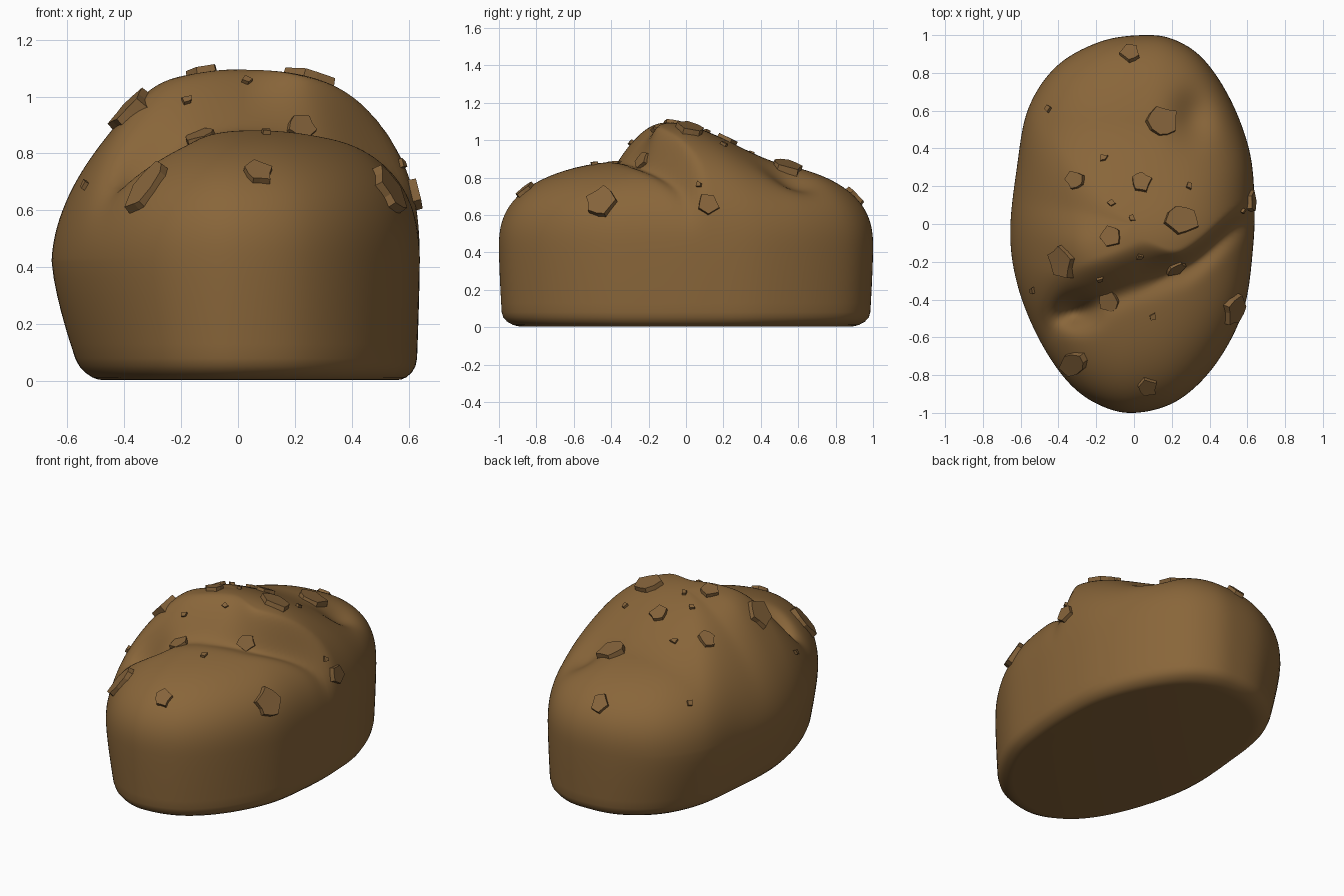
import bpy, bmesh, math, random
from mathutils import Vector
from mathutils.bvhtree import BVHTree

if "Cube" in bpy.data.objects:
    bpy.data.objects.remove(bpy.data.objects["Cube"])

random.seed(4)
N, TOP, ZM = 180, 80, 0.42


def material(name, rgb):
    m = bpy.data.materials.new(name)
    m.diffuse_color = (*rgb, 1)
    m.use_nodes = True
    m.node_tree.nodes["Principled BSDF"].inputs["Base Color"].default_value = m.diffuse_color
    return m


brown = material("earthy brown", (0.25, 0.132, 0.042))
chip_brown = material("chip brown", (0.235, 0.125, 0.043))

# plan outline of the lump, anticlockwise
OUT = [(0.637, 0.15), (0.608, 0.4), (0.51, 0.66), (0.37, 0.87), (0.215, 0.975), (0.05, 1.0),
       (-0.18, 0.965), (-0.41, 0.835), (-0.56, 0.61), (-0.62, 0.3), (-0.655, -0.05),
       (-0.615, -0.33), (-0.505, -0.605), (-0.355, -0.83), (-0.19, -0.955), (0, -1.0),
       (0.23, -0.935), (0.43, -0.745), (0.578, -0.46), (0.63, -0.13)]


def outline(u):
    n = len(OUT)
    i = int(u * n)
    t = u * n - i
    a, b, c, d = (Vector(OUT[(i + k) % n]) for k in (-1, 0, 1, 2))
    return 0.5 * (2 * b + (c - a) * t + (2 * a - 5 * b + 4 * c - d) * t * t
                  + (3 * b - a - 3 * c + d) * t ** 3)


def step(a, b, v):
    t = min(1, max(0, (v - a) / (b - a)))
    return t * t * (3 - 2 * t)


def dip(x, y, cx, cy, rx, ry):
    return math.exp(-((x - cx) / rx) ** 2 - ((y - cy) / ry) ** 2)


def crown(x, y):
    """Height of the three merged lobes: front, raised middle, back."""
    yb = -0.34 + 0.38 * x + 0.12 * step(0.25, 0.6, x)
    right = step(0.02, 0.25, x)              # steep ledge on the right
    left = 1 - step(-0.6, -0.36, x)          # crease fades out on the left
    start = yb - 0.04 + 0.04 * right - 0.2 * left
    end = yb + 0.24 - 0.13 * right + 0.1 * left
    h = 0.905 + 0.19 * step(start, end, y) * (1 - step(-0.1, 0.55, y))
    h -= 0.05 * math.exp(-((y - yb) / 0.07) ** 2) * (0.4 + abs(x)) * (1 - left)
    h -= 0.14 * dip(x, y, -0.31, -0.47, 0.1, 0.075)                    # front left hollow
    h -= 0.08 * dip(x, y, 0.32, 0.58, 0.11, 0.14)                      # back right hollow
    h += 0.045 * dip(x, y, -0.31, -0.13, 0.14, 0.15)                   # left shoulder
    return h


# body: rings from the crown out to the waist, then down to the base
bm = bmesh.new()
rings = []
edge = [outline(k / N) for k in range(N)]


def base_pull(p, z):
    left = max(0, -p.x / 0.655) ** 2
    return 1 - (0.02 + 0.15 * left) * (1 - z / ZM) ** 1.4


for j in range(1, TOP + 1):
    s = math.sin(j / TOP * math.pi / 2)
    ring = []
    for p in edge:
        q = p * s
        power = 2.6 - 0.85 * max(0, -p.x / 0.655) ** 2 * (1 - 0.6 * step(0.1, 0.6, p.y))
        z = ZM + (crown(q.x, q.y) - ZM) * max(0, 1 - s ** power) ** (1 / power)
        ring.append(bm.verts.new((q.x, q.y, z)))
    rings.append(ring)
for z in (0.36, 0.3, 0.24, 0.18, 0.13, 0.08):
    rings.append([bm.verts.new((*(p * base_pull(p, z)), z)) for p in edge])
for a in (20, 40, 60, 75, 90):
    a = math.radians(a)
    z = 0.075 * (1 - math.sin(a)) + 0.003
    rings.append([bm.verts.new((*(p * (base_pull(p, z) - 0.11 * (1 - math.cos(a)))), z)) for p in edge])
top = bm.verts.new((0, 0, crown(0, 0)))
for k in range(N):
    m = (k + 1) % N
    bm.faces.new((top, rings[0][k], rings[0][m]))
    for r0, r1 in zip(rings, rings[1:]):
        bm.faces.new((r0[k], r1[k], r1[m], r0[m]))
bm.faces.new(list(reversed(rings[-1])))
bmesh.ops.recalc_face_normals(bm, faces=bm.faces)
for f in bm.faces:
    f.smooth = True
tree = BVHTree.FromBMesh(bm)
mesh = bpy.data.meshes.new("lumpy_body")
bm.to_mesh(mesh)
bm.free()
mesh.materials.append(brown)
bpy.context.collection.objects.link(bpy.data.objects.new("lumpy_body", mesh))

# chips: x, y, z, half width across the slope, half width up the slope
CHIPS = [(0.25, 0.02, 1.05, .085, .08), (0.15, 0.54, .84, .085, .08), (-0.38, -0.2, .96, .085, .085),
         (0.52, -0.45, .66, .08, .085), (-0.32, -0.74, .65, .06, .11), (0.63, 0.12, .66, .055, .055),
         (-0.12, -0.07, 1.08, .055, .055), (0.04, 0.22, 1.0, .05, .055), (-0.31, 0.23, .96, .045, .055),
         (-0.02, 0.9, .71, .05, .06), (0.07, -0.86, .72, .05, .055), (-0.13, -0.41, .87, .055, .055),
         (0.22, -0.23, .89, .05, .05), (-0.45, 0.61, .68, .02, .025), (-0.16, 0.35, .95, .022, .022),
         (0.29, 0.2, .97, .02, .02), (-0.12, 0.11, 1.05, .022, .02), (-0.01, 0.03, 1.08, .02, .02),
         (0.03, -0.17, 1.05, .02, .02), (-0.18, -0.29, 1.0, .02, .02), (-0.5, -0.34, .67, .02, .022),
         (0.1, -0.49, .87, .022, .022), (0.59, 0.06, .77, .02, .02)]


def chip(i, x, y, z, w, h):
    if abs(x) < 0.5:
        hit = tree.ray_cast(Vector((x, y, 2)), Vector((0, 0, -1)))
    else:
        hit = tree.find_nearest(Vector((x, y, z)))
    pos, nrm = hit[0], hit[1]
    side = Vector((0, 0, 1)).cross(nrm)
    side = side.normalized() if nrm.z < 0.93 else Vector((1, 0, 0))
    up = nrm.cross(side).normalized()
    side = up.cross(nrm)
    n = 10 if w > 0.03 else 4
    turn = random.random() * 6
    rim = []
    for k in range(n):
        a = turn + (k + random.uniform(-.2, .2)) * math.tau / n
        r = (1.1 if k % 2 else 0.92) * random.uniform(.9, 1.1)
        rim.append(side * (w * r * math.cos(a)) + up * (h * r * math.sin(a)))
    rise = 0.012 + 0.13 * w
    b = bmesh.new()
    low = [b.verts.new(pos + v - nrm * 0.025) for v in rim]
    high = [b.verts.new(pos + v * 0.95 + nrm * rise) for v in rim]
    b.faces.new(high)
    b.faces.new(low[::-1])
    for k in range(n):
        m = (k + 1) % n
        b.faces.new((low[k], low[m], high[m], high[k]))
    bmesh.ops.recalc_face_normals(b, faces=b.faces)
    me = bpy.data.meshes.new(f"chip_{i}")
    b.to_mesh(me)
    b.free()
    me.materials.append(chip_brown)
    bpy.context.collection.objects.link(bpy.data.objects.new(f"chip_{i}", me))


for i, c in enumerate(CHIPS, 1):
    chip(i, *c)
